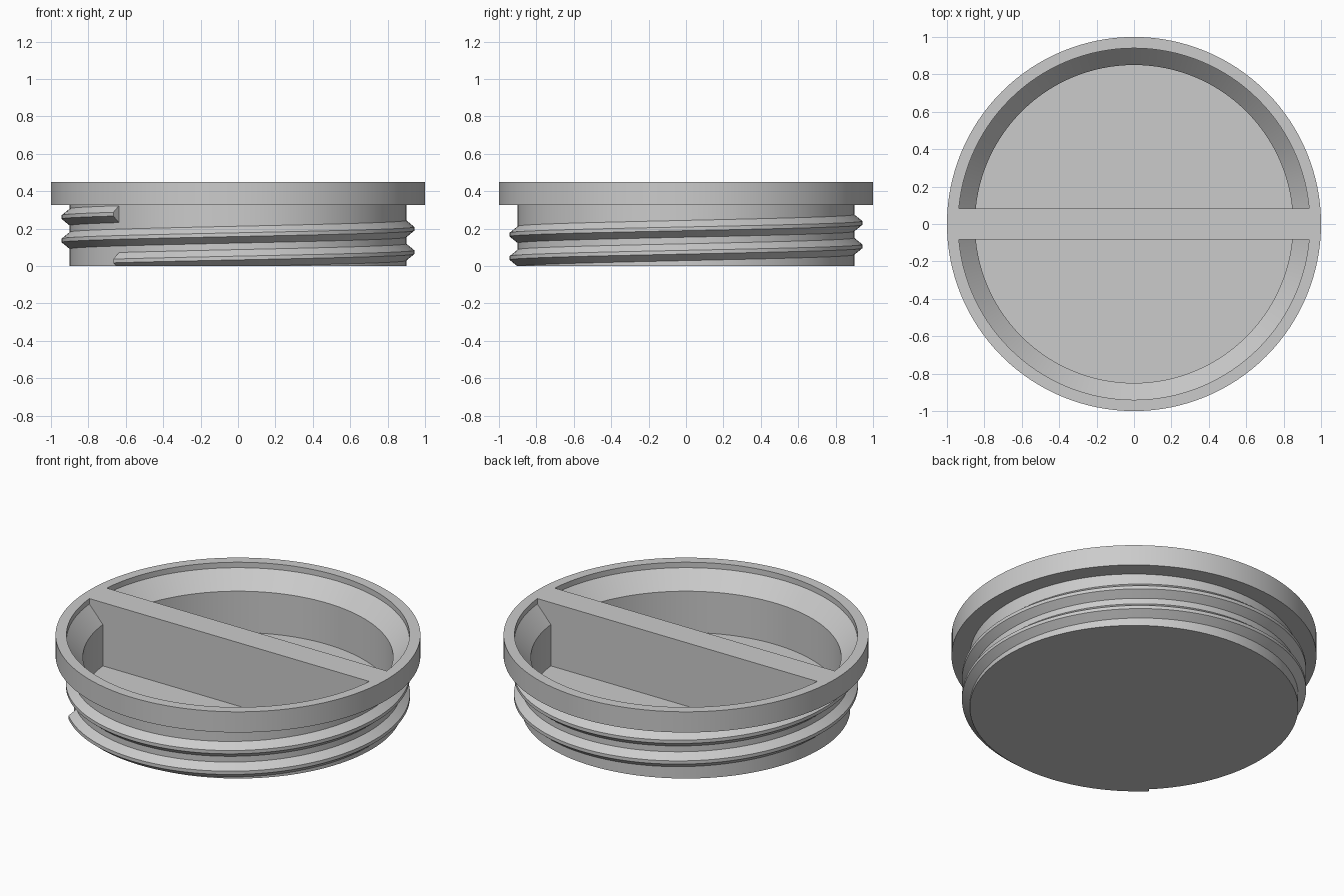
import bpy, bmesh
from math import cos, sin, pi

cube = bpy.data.objects.get("Cube")
if cube:
    bpy.data.objects.remove(cube)

SEG = 128
HEIGHT = 0.45
BAR_HALF = 0.083

grey = bpy.data.materials.new("grey_plastic")
grey.use_nodes = True
grey.diffuse_color = (0.6, 0.6, 0.6, 1)
grey.node_tree.nodes["Principled BSDF"].inputs["Base Color"].default_value = (0.6, 0.6, 0.6, 1)


def finish(bm, name):
    bmesh.ops.recalc_face_normals(bm, faces=bm.faces[:])
    mesh = bpy.data.meshes.new(name)
    bm.to_mesh(mesh)
    bm.free()
    mesh.materials.append(grey)
    obj = bpy.data.objects.new(name, mesh)
    bpy.context.collection.objects.link(obj)
    return obj


def select(obj):
    bpy.ops.object.select_all(action='DESELECT')
    obj.select_set(True)
    bpy.context.view_layer.objects.active = obj


def lathe(profile):
    """Solid of revolution from (radius, z) points, capped at both ends."""
    bm = bmesh.new()
    rings = [[bm.verts.new((r * cos(2 * pi * i / SEG), r * sin(2 * pi * i / SEG), z))
              for i in range(SEG)] for r, z in profile]
    for a, b in zip(rings, rings[1:]):
        for i in range(SEG):
            j = (i + 1) % SEG
            bm.faces.new((a[i], a[j], b[j], b[i]))
    bm.faces.new(rings[0])
    bm.faces.new(rings[-1])
    return bm


# Plug body with its wide flange
body = finish(lathe([(0.90, 0), (0.90, 0.325), (1, 0.325), (1, HEIGHT)]), "plug_body")

# Two half-round pockets, leaving the grip bar between them
for side in (1, -1):
    bm = lathe([(0.85, 0.067), (0.85, 0.317), (0.94, 0.417), (0.94, HEIGHT + 0.1)])
    cut = bmesh.ops.bisect_plane(bm, geom=bm.verts[:] + bm.edges[:] + bm.faces[:],
                                 plane_co=(0, side * BAR_HALF, 0),
                                 plane_no=(0, side, 0), clear_inner=True)
    rim = [e for e in cut["geom_cut"] if isinstance(e, bmesh.types.BMEdge)]
    bmesh.ops.contextual_create(bm, geom=rim)
    pocket = finish(bm, "pocket_cutter")
    pocket.hide_render = True
    mod = body.modifiers.new("pocket", 'BOOLEAN')
    mod.operation = 'DIFFERENCE'
    mod.solver = 'EXACT'
    mod.object = pocket
    select(body)
    bpy.ops.object.modifier_apply(modifier=mod.name)
    bpy.data.objects.remove(pocket)

# Screw thread: two turns, its underside trimmed level with the base
ROOT, CREST, INNER = 0.90, 0.943, 0.88
HALF, FLAT, PITCH = 0.045, 0.010, 0.125
bm = bmesh.new()
rows = []
for i in range(2 * SEG + 1):
    turn = i / SEG
    ang = 2 * pi * turn - 0.75 * pi
    mid = 0.027 + PITCH * turn
    low = max(0, mid - HALF)
    trim = (low - (mid - HALF)) / (HALF - FLAT)
    section = [(INNER, low), (ROOT + (CREST - ROOT) * trim, low), (CREST, mid - FLAT),
               (CREST, mid + FLAT), (ROOT, mid + HALF), (INNER, mid + HALF)]
    rows.append([bm.verts.new((r * cos(ang), r * sin(ang), z)) for r, z in section])
for a, b in zip(rows, rows[1:]):
    for k in range(len(a)):
        n = (k + 1) % len(a)
        bm.faces.new((a[k], a[n], b[n], b[k]))
bm.faces.new(rows[0])
bm.faces.new(rows[-1])
thread = finish(bm, "screw_thread")

for obj in (body, thread):
    select(obj)
    bpy.ops.object.shade_smooth_by_angle()
